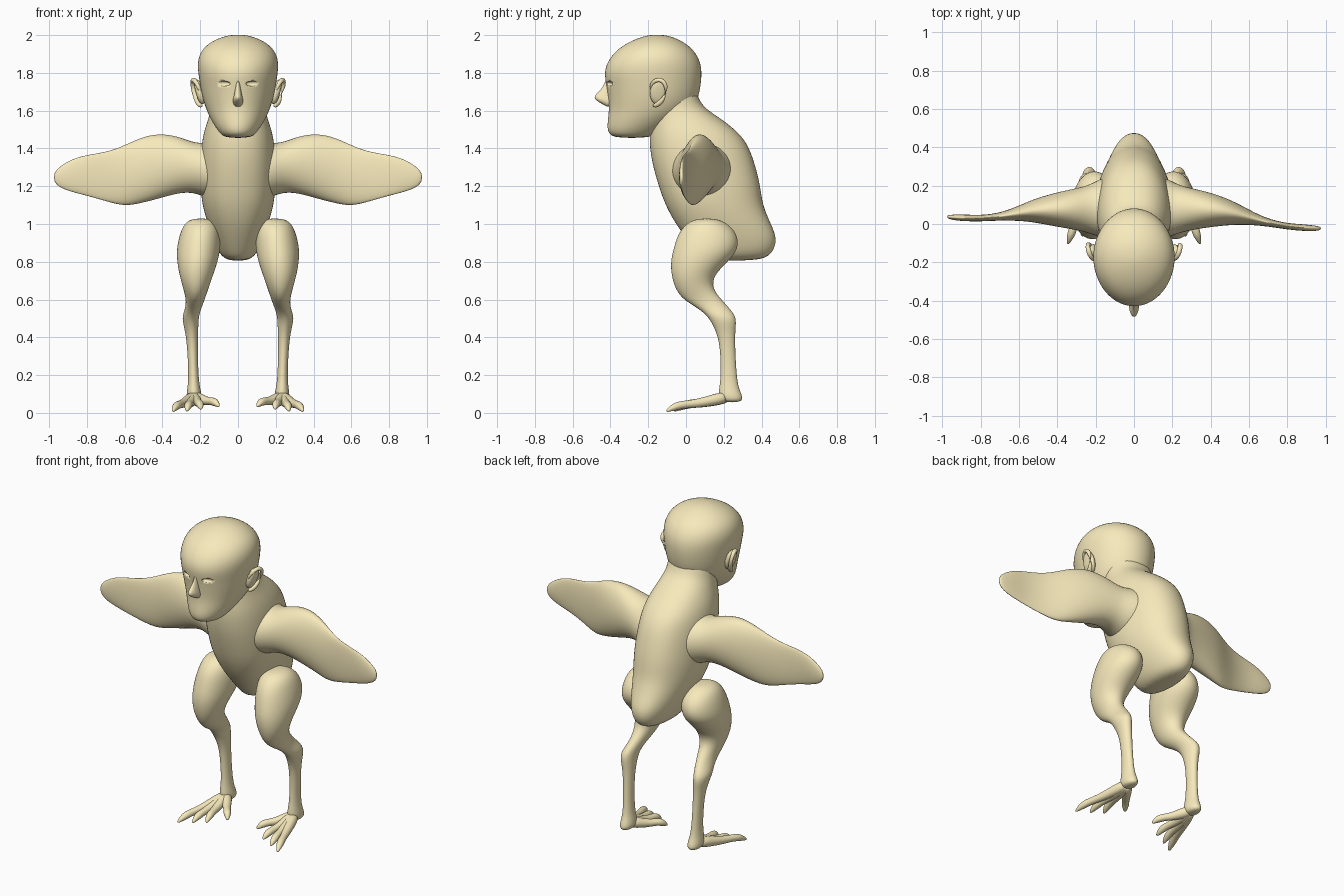
import bpy, bmesh, math
from mathutils import Vector

skin = bpy.data.materials.new("skin")
skin.diffuse_color = (0.93, 0.82, 0.5, 1)


def loft(name, rings, n=16, taper=0.0, square=1.0, levels=2):
    """Skin a smooth closed body over (super)elliptical rings (centre, u, v)."""
    bm = bmesh.new()
    loops = []
    for c, u, v in rings:
        c, u, v = Vector(c), Vector(u), Vector(v)
        loop = []
        for i in range(n):
            a = 2 * math.pi * i / n
            ca, sa = (math.copysign(abs(t) ** square, t) for t in (math.cos(a), math.sin(a)))
            loop.append(bm.verts.new(c + u * ca * (1 - taper * max(0, sa)) + v * sa))
        loops.append(loop)
    for a, b in zip(loops, loops[1:]):
        for i in range(n):
            j = (i + 1) % n
            bm.faces.new((a[i], a[j], b[j], b[i]))
    bm.faces.new(loops[0][::-1])
    bm.faces.new(loops[-1])
    bmesh.ops.recalc_face_normals(bm, faces=bm.faces)
    for f in bm.faces:
        f.smooth = True
    me = bpy.data.meshes.new(name)
    bm.to_mesh(me)
    bm.free()
    me.materials.append(skin)
    ob = bpy.data.objects.new(name, me)
    bpy.context.collection.objects.link(ob)
    sub = ob.modifiers.new("smooth", 'SUBSURF')
    sub.levels = sub.render_levels = levels
    return ob


def stack(name, rows, s=1, **kw):
    """Horizontal slices: z, front y, back y, inner x, outer x."""
    return loft(name, [((s * (a + b) / 2, (f + k) / 2, z), ((b - a) / 2, 0, 0),
                        (0, (k - f) / 2, 0)) for z, f, k, a, b in rows], **kw)


def centred(name, rows, **kw):
    """Horizontal slices centred on x: z, front y, back y, half width."""
    return stack(name, [(z, f, k, -w, w) for z, f, k, w in rows], **kw)


def tube(name, pts, n=8):
    """Round tube through (x, y, z, radius) points."""
    rings = []
    for i, p in enumerate(pts):
        a, b = pts[max(0, i - 1)], pts[min(len(pts) - 1, i + 1)]
        d = (Vector(b[:3]) - Vector(a[:3])).normalized()
        u = d.cross(Vector((0.2, 0.1, 1))).normalized()
        rings.append((p[:3], u * p[3], u.cross(d) * p[3]))
    return loft(name, rings, n=n)


# Torso with rump
centred("torso", [
    (.805, .11, .38, .05), (.835, .07, .46, .10), (.92, 0, .49, .135),
    (1.0, -.06, .455, .165), (1.1, -.115, .41, .195), (1.2, -.15, .4, .205),
    (1.32, -.185, .37, .205), (1.43, -.2, .33, .198), (1.5, -.195, .265, .182),
    (1.56, -.19, .185, .16), (1.62, -.185, .09, .145), (1.68, -.18, .065, .145),
    (1.74, -.18, .04, .13)], taper=.14, square=.86)

# Head
head = centred("head", [
    (1.455, -.375, -.2, .065), (1.48, -.42, -.14, .1), (1.54, -.42, -.04, .14),
    (1.6, -.412, .04, .17), (1.67, -.418, .072, .193), (1.74, -.428, .085, .206),
    (1.8, -.44, .09, .216), (1.86, -.422, .082, .22), (1.92, -.375, .048, .2),
    (1.965, -.305, -.01, .148), (1.993, -.23, -.075, .08), (2.002, -.18, -.13, .025)])
centred("nose", [
    (1.77, -.425, -.37, .01), (1.73, -.438, -.37, .013), (1.7, -.463, -.37, .018),
    (1.675, -.492, -.37, .024), (1.655, -.48, -.37, .029), (1.635, -.445, -.37, .026),
    (1.62, -.42, -.38, .015)], n=12)

for s in (1, -1):
    side = "left" if s > 0 else "right"

    # Eye openings cut into the face
    cutter = loft(side + "_eye_cutter", [
        ((s * .08, y, 1.743), (.04, 0, 0), (0, 0, .014)) for y in (-.5, -.45, -.41, -.385)], n=12)
    cutter.hide_render = True
    cutter.hide_viewport = True
    cut = head.modifiers.new("eye", 'BOOLEAN')
    cut.operation, cut.object, cut.solver = 'DIFFERENCE', cutter, 'EXACT'

    # Ear: inner plate and curled rim
    loft(side + "_ear", [((s * x, y, 1.7), (0, r * .65, r * .12), (s * r * .25, 0, r))
                         for x, y, r in ((.18, -.155, .05), (.2, -.15, .07),
                                         (.217, -.145, .068), (.225, -.143, .035))], n=12)
    tube(side + "_ear_rim", [
        (s * .2, -.185, 1.70, .008), (s * .212, -.188, 1.735, .012), (s * .232, -.16, 1.765, .014),
        (s * .242, -.12, 1.762, .014), (s * .24, -.1, 1.72, .014), (s * .224, -.115, 1.665, .014),
        (s * .205, -.15, 1.63, .016), (s * .192, -.175, 1.625, .01)])

    # Wing: span x, lower z, upper z, front y, back y; tips sweep unevenly
    wing = [(.06, 1.14, 1.42, -.09, .27), (.15, 1.13, 1.44, -.08, .25), (.2, 1.15, 1.43, -.065, .225),
            (.25, 1.165, 1.44, -.045, .2),
            (.32, 1.16, 1.468, -.03, .185), (.42, 1.13, 1.485, -.015, .16), (.52, 1.105, 1.46, -.005, .12),
            (.6, 1.09, 1.42, -.005, .075), (.69, 1.115, 1.385, -.012, .03), (.79, 1.145, 1.37, -.028, .005),
            (.87, 1.165, 1.35, -.036, .0), (.93, 1.185, 1.315, -.038, -.006), (.965, 1.21, 1.285, -.034, -.012),
            (.974, 1.235, 1.26, -.028, -.018)]
    rings = []
    for x, lo, hi, f, k in wing:
        dy = 0 if s > 0 else .06 * max(0, (x - .4) / .57)
        rings.append(((s * x, (f + k) / 2 + dy, (lo + hi) / 2), (0, (k - f) / 2, 0), (0, 0, (hi - lo) / 2)))
    loft(side + "_wing", rings)

    # Leg: thigh, knee, backward hock and thin shank
    stack(side + "_leg", [
        (1.03, .06, .16, .15, .24), (1.005, .0, .22, .11, .285), (.95, -.045, .275, .09, .31),
        (.87, -.07, .285, .09, .328), (.8, -.085, .225, .105, .325), (.73, -.08, .15, .13, .312),
        (.66, -.06, .14, .155, .292), (.6, -.02, .19, .175, .275), (.55, .07, .235, .195, .28),
        (.505, .12, .27, .208, .3), (.44, .155, .262, .21, .282), (.36, .18, .26, .212, .27),
        (.2, .185, .268, .21, .262), (.13, .175, .28, .2, .268), (.09, .17, .3, .19, .275),
        (.055, .19, .3, .2, .268)], s=s)

    # Toes fanning out from the ankle, each ending in a claw
    for i, (x, y, z) in enumerate(((.1, .04, .035), (.195, -.035, .022), (.27, -.065, .012), (.345, -.105, .01))):
        a, t = Vector((.235, .22, .085)), Vector((x, y, z))
        pts = []
        for k, lift, r in ((0, 0, .036), (.25, 0, .033), (.5, .002, .025), (.7, .012, .022),
                           (.83, .014, .024), (.92, .007, .016), (1, -.002, .006)):
            p = a.lerp(t, k)
            pts.append((s * p.x, p.y, p.z + lift, r))
        tube(f"{side}_toe_{i + 1}", pts)
